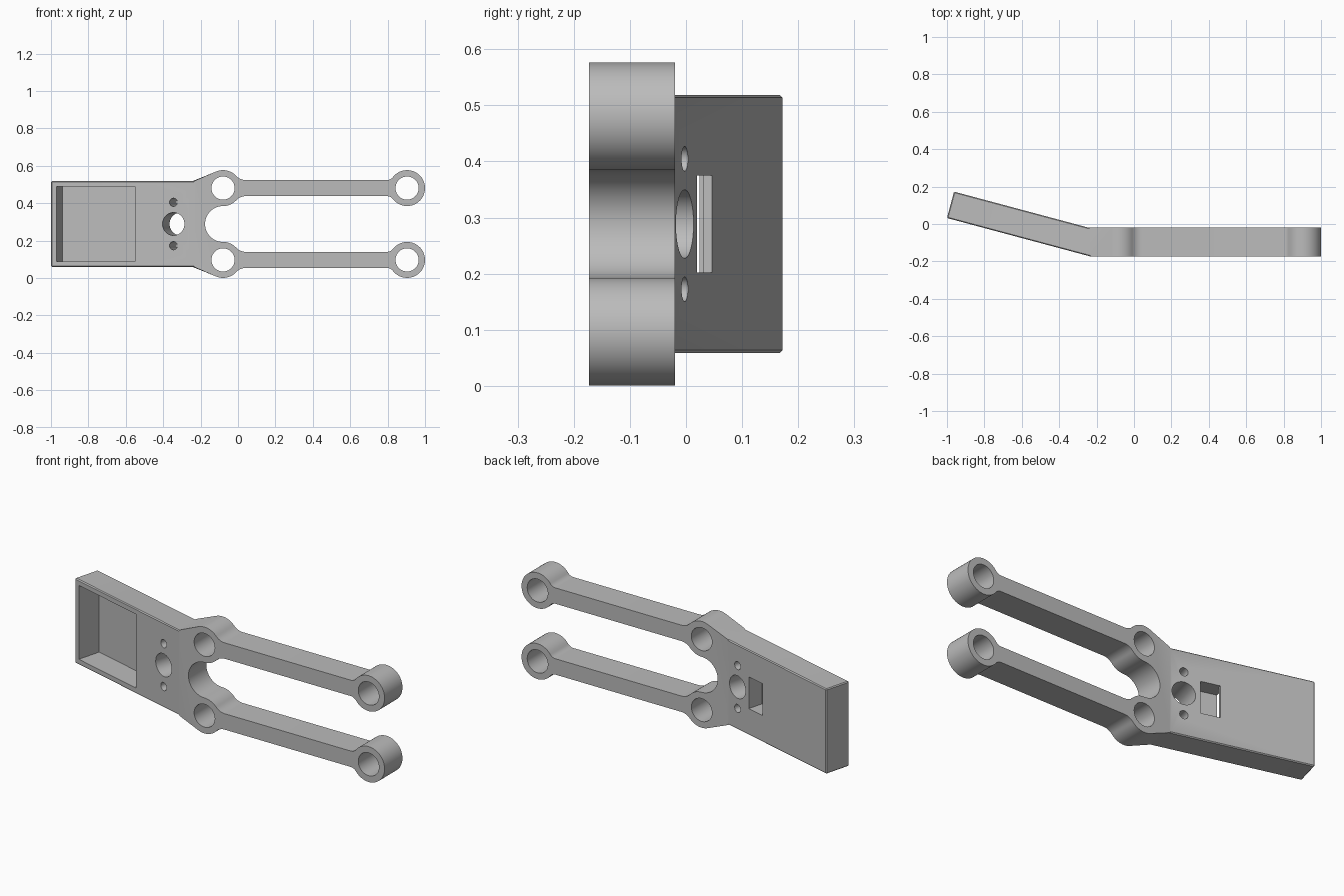
import bpy, bmesh
from math import radians, sin, cos, asin, acos, atan2, hypot, pi, degrees
from mathutils import Matrix, Vector

cube = bpy.data.objects.get("Cube")
if cube:
    bpy.data.objects.remove(cube, do_unlink=True)

MID = 0.2885                   # height of the symmetry plane
FRONT, BACK = -0.173, -0.02    # fork faces
TILT = radians(15)
LENGTH, THICK, HALF = 0.792, 0.146, 0.23   # tilted handle block
RING, BORE, ARM = 0.096, 0.062, 0.043
BOSS, TIP = Vector((-0.08, 0.192)), Vector((0.904, 0.192))

# Frame of the tilted block: along it, through it, across it
along = Vector((-cos(TILT), sin(TILT), 0))
through = Vector((sin(TILT), cos(TILT), 0))
origin = Vector((-0.235, FRONT, MID))
frame = Matrix.Translation(origin) @ Matrix((along, through, (0, 0, -1))).transposed().to_4x4()


def arc(centre, radius, a, b, steps=14):
    angles = [radians(a + (b - a) * i / steps) for i in range(steps + 1)]
    return [Vector((centre[0] + radius * cos(t), centre[1] + radius * sin(t))) for t in angles]


def fillet(centre, radius, side, f):
    """Centre and contact angle of a fillet between a ring and its arm."""
    t = asin((ARM + f) / (radius + f))
    return centre + Vector((side * cos(t), sin(t))) * (radius + f), degrees(t)


def flip(p):
    return Vector((p.x, 2 * BOSS.y - p.y))


# Upper half of the fork outline, from the throat round to the shoulder
fb, tb = fillet(BOSS, RING, 1, 0.07)
ft, tt = fillet(TIP, RING, -1, 0.04)
shoulder = Vector((origin.x, HALF))
d = shoulder - BOSS
tangent = degrees(atan2(d.y, d.x) - acos(RING / hypot(d.x, d.y)))
path = arc((BOSS.x, 0), RING, 180, 90)
path += arc(BOSS, RING, 270, 360 - tb)
path += arc(flip(fb), 0.07, 180 - tb, 90, 8)
path += arc(flip(ft), 0.04, 90, tt, 8)
path += arc(TIP, RING, 180 + tt, 540 - tt, 40)
path += arc(ft, 0.04, -tt, -90, 8)
path += arc(fb, 0.07, 270, 180 + tb, 8)
path += arc(BOSS, RING, tb, tangent)
path.append(shoulder)
half = [path[0]]
for p in path[1:]:
    if (p - half[-1]).length > 0.0005:
        half.append(p)
mirrored = [Vector((p.x, -p.y)) for p in reversed(half[1:])]
outline = half + mirrored

# Fork and tilted block as one closed solid
bm = bmesh.new()
back_x = origin.x - 0.006
front = [bm.verts.new((p.x, FRONT, MID + p.y)) for p in outline]
back = [bm.verts.new((back_x if abs(p.x - origin.x) < 1e-6 else p.x, BACK, MID + p.y)) for p in outline]
bm.faces.new(front)
bm.faces.new(back)
hinge = len(half) - 1
for i in range(len(outline)):
    j = (i + 1) % len(outline)
    if i != hinge:
        bm.faces.new((front[i], front[j], back[j], back[i]))
root = [front[hinge], front[hinge + 1], back[hinge + 1], back[hinge]]
end = [bm.verts.new(frame @ Vector((LENGTH, n, w)))
       for n, w in ((0, -HALF), (0, HALF), (THICK, HALF), (THICK, -HALF))]
bm.faces.new(end)
for i in range(4):
    j = (i + 1) % 4
    bm.faces.new((root[i], root[j], end[j], end[i]))
bmesh.ops.recalc_face_normals(bm, faces=bm.faces)
edges = [e for e in bm.edges if any(v in end for v in e.verts)]
bmesh.ops.bevel(bm, geom=edges, offset=0.005, segments=1, affect='EDGES')


def make(name, bm):
    mesh = bpy.data.meshes.new(name)
    bm.to_mesh(mesh)
    bm.free()
    obj = bpy.data.objects.new(name, mesh)
    bpy.context.collection.objects.link(obj)
    return obj


body = make("forked_bracket", bm)


def cut(bm):
    """Subtract a shape from the bracket."""
    cutter = make("cutter", bm)
    cutter.hide_render = True
    mod = body.modifiers.new("cut", 'BOOLEAN')
    mod.operation, mod.solver, mod.object = 'DIFFERENCE', 'EXACT', cutter
    bpy.context.view_layer.objects.active = body
    bpy.ops.object.modifier_apply(modifier=mod.name)
    bpy.data.objects.remove(cutter, do_unlink=True)


def cut_hole(matrix, radius):
    shape = bmesh.new()
    bmesh.ops.create_cone(shape, cap_ends=True, segments=40, radius1=radius, radius2=radius,
                          depth=0.5, matrix=matrix @ Matrix.Rotation(pi / 2, 4, 'X'))
    cut(shape)


def cut_box(s0, s1, n0, n1, half_width):
    shape = bmesh.new()
    size = Matrix.Diagonal((s1 - s0, n1 - n0, 2 * half_width, 1))
    middle = Matrix.Translation(((s0 + s1) / 2, (n0 + n1) / 2, 0))
    bmesh.ops.create_cube(shape, size=1, matrix=frame @ middle @ size)
    cut(shape)


# Ring bores
for centre in (BOSS, TIP):
    for side in (1, -1):
        cut_hole(Matrix.Translation((centre.x, -0.1, MID + side * centre.y)), BORE)

# Shaft hole and two screw holes, square to the tilted block
for w, radius in ((0, 0.061), (0.116, 0.022), (-0.116, 0.022)):
    cut_hole(frame @ Matrix.Translation((0.114, 0.07, w)), radius)

# Front pocket, rear slot and the tunnel joining them
cut_box(0.326, 0.762, -0.05, 0.13, 0.2)
cut_box(0.2, 0.303, 0.06, 0.2, 0.086)
cut_box(0.25, 0.4, 0.06, 0.13, 0.086)

# Colour and shading
grey = bpy.data.materials.new("plain_grey")
grey.use_nodes = True
colour = (0.5, 0.5, 0.5, 1)
grey.diffuse_color = colour
grey.node_tree.nodes["Principled BSDF"].inputs["Base Color"].default_value = colour
body.data.materials.clear()
body.data.materials.append(grey)
bpy.ops.object.select_all(action='DESELECT')
body.select_set(True)
bpy.context.view_layer.objects.active = body
bpy.ops.object.shade_smooth_by_angle(angle=radians(30))
